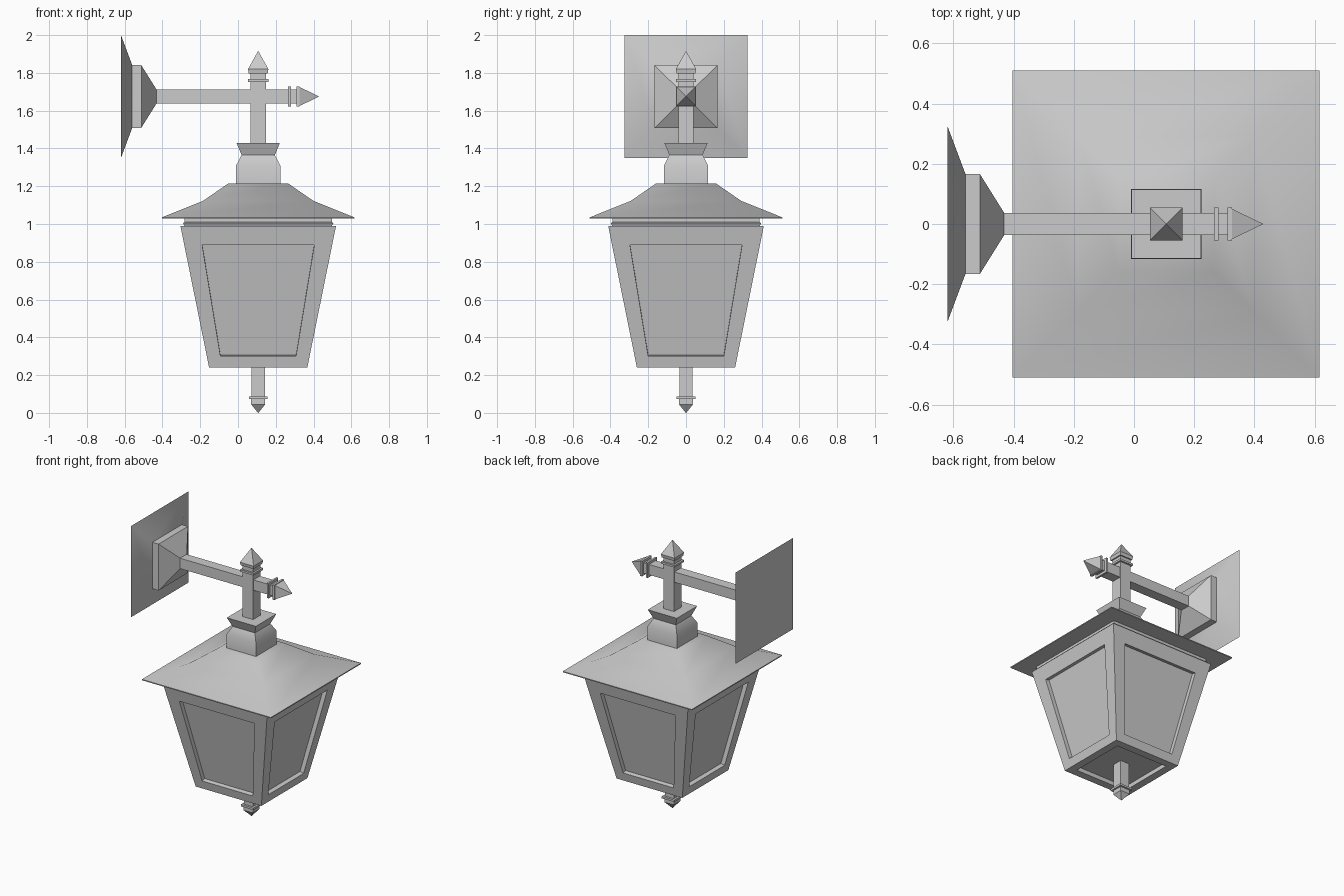
import bpy, bmesh, math
from mathutils import Matrix, Vector

if "Cube" in bpy.data.objects:
    bpy.data.objects.remove(bpy.data.objects["Cube"])

CX = 0.107      # lantern axis
ARM_Z = 1.675   # bracket arm height
CORNERS = [(-1, -1), (1, -1), (1, 1), (-1, 1)]


def finish(name, bm, angle):
    bmesh.ops.remove_doubles(bm, verts=bm.verts, dist=1e-5)
    bmesh.ops.recalc_face_normals(bm, faces=bm.faces)
    me = bpy.data.meshes.new(name)
    bm.to_mesh(me)
    bm.free()
    ob = bpy.data.objects.new(name, me)
    bpy.context.collection.objects.link(ob)
    bpy.context.view_layer.objects.active = ob
    for o in bpy.context.selected_objects:
        o.select_set(False)
    ob.select_set(True)
    bpy.ops.object.shade_smooth_by_angle(angle=math.radians(angle))
    return ob


def square_loft(name, profile, axis='Z', angle=30):
    """Square rings (position along axis, half width), capped at both ends."""
    bm = bmesh.new()
    rings = []
    for t, h in profile:
        if axis == 'Z':
            ring = [bm.verts.new((CX + a * h, b * h, t)) for a, b in CORNERS]
        else:
            ring = [bm.verts.new((t, a * h, ARM_Z + b * h)) for a, b in CORNERS]
        rings.append(ring)
    for r, s in zip(rings, rings[1:]):
        for i in range(4):
            j = (i + 1) % 4
            bm.faces.new((r[i], r[j], s[j], s[i]))
    bm.faces.new(rings[0])
    bm.faces.new(rings[-1])
    return finish(name, bm, angle)


# wall bracket
square_loft("wall_plate", [(-0.62, 0.326), (-0.56, 0.166), (-0.512, 0.166), (-0.432, 0.038)], 'X')
square_loft("arm", [(-0.45, 0.037), (0.32, 0.037)], 'X')
square_loft("arm_ring", [(0.266, 0.054), (0.28, 0.054)], 'X')
square_loft("arm_finial", [(0.31, 0.054), (0.326, 0.054), (0.326, 0.05), (0.428, 0.001)], 'X')

# hanging post with finial
square_loft("post", [(1.40, 0.041), (1.81, 0.041)])
square_loft("post_ring", [(1.753, 0.054), (1.767, 0.054)])
square_loft("post_finial", [(1.797, 0.05), (1.82, 0.054), (1.915, 0.001)])

# collar and roof
square_loft("collar", [(1.20, 0.117), (1.31, 0.117), (1.365, 0.088), (1.43, 0.115)])
square_loft("roof", [(1.028, 0.51), (1.035, 0.51), (1.122, 0.293), (1.215, 0.158)], angle=50)
square_loft("roof_band", [(0.98, 0.385), (1.005, 0.398), (1.01, 0.39), (1.035, 0.39)])

# lantern body with recessed panels on four sides and underneath
ZB, ZT, HB, HT = 0.24, 0.99, 0.26, 0.412
DEPTH = 0.03


def half_at(z):
    return HB + (HT - HB) * (z - ZB) / (ZT - ZB)


def recessed(bm, outer, inner, shift, xf):
    loops = [outer, inner, [Vector(p) + shift for p in inner]]
    loops = [[bm.verts.new(xf @ Vector(p)) for p in loop] for loop in loops]
    for r, s in zip(loops, loops[1:]):
        for i in range(4):
            j = (i + 1) % 4
            bm.faces.new((r[i], r[j], s[j], s[i]))
    bm.faces.new(loops[-1])


bm = bmesh.new()
move = Matrix.Translation((CX, 0, 0))
side_outer = [(-HB, -HB, ZB), (HB, -HB, ZB), (HT, -HT, ZT), (-HT, -HT, ZT)]
side_inner = [(a * w, -half_at(z), z) for a, w, z in
              [(-1, 0.2, 0.30), (1, 0.2, 0.30), (1, 0.297, 0.89), (-1, 0.297, 0.89)]]
inward = Vector((0, ZT - ZB, HT - HB)).normalized() * DEPTH
for k in range(4):
    recessed(bm, side_outer, side_inner, inward, move @ Matrix.Rotation(k * math.pi / 2, 4, 'Z'))
recessed(bm, [(a * HB, b * HB, ZB) for a, b in CORNERS],
         [(a * 0.205, b * 0.205, ZB) for a, b in CORNERS], Vector((0, 0, DEPTH)), move)
bm.faces.new([bm.verts.new((CX + a * HT, b * HT, ZT)) for a, b in CORNERS])
finish("lantern_body", bm, 30)

# bottom drop finial
square_loft("bottom_post", [(0.07, 0.035), (0.28, 0.035)])
square_loft("bottom_ring", [(0.074, 0.05), (0.088, 0.05)])
square_loft("bottom_tip", [(0.0, 0.001), (0.045, 0.037), (0.075, 0.037)])
